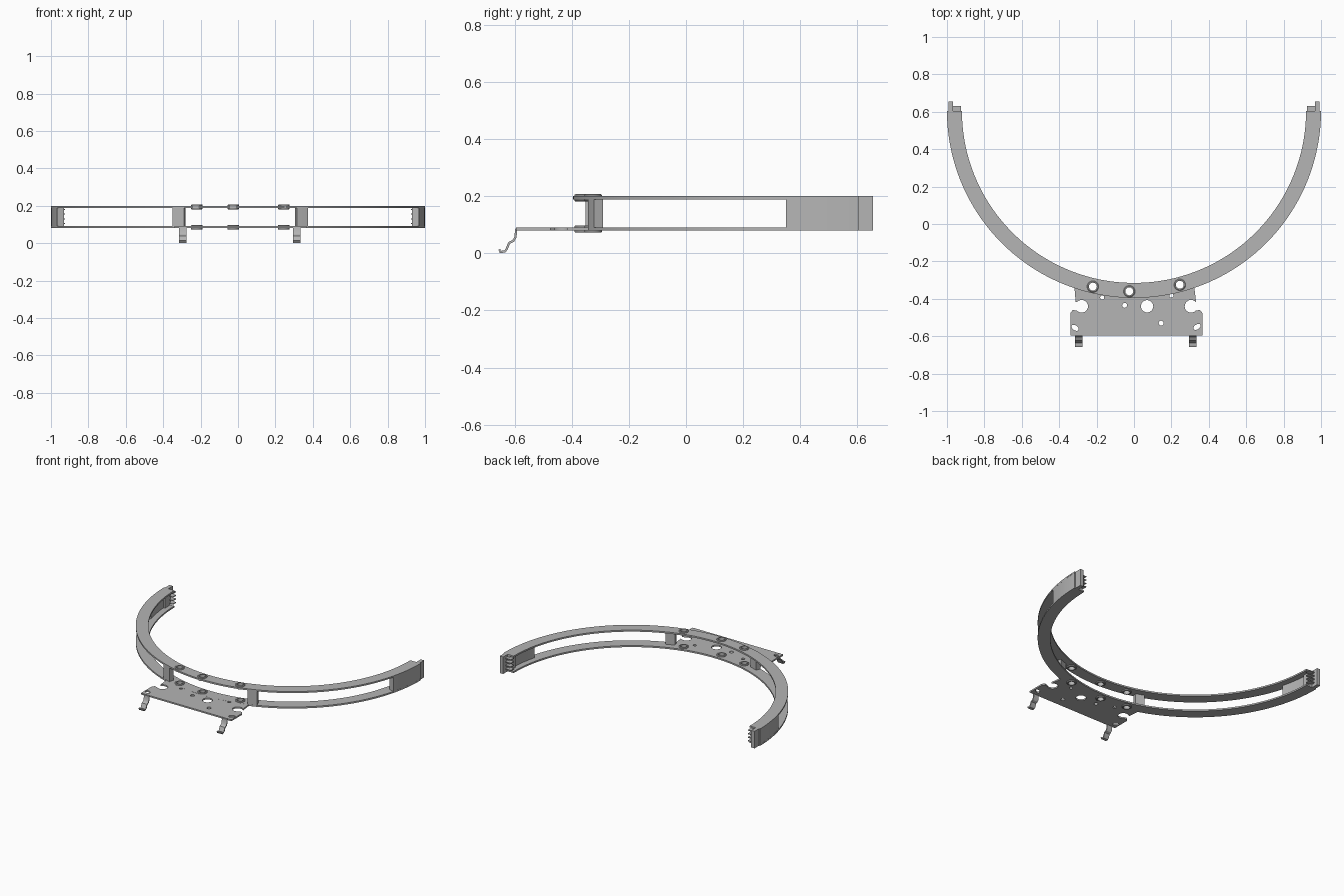
import bpy, bmesh
from math import sin, cos, radians, pi, asin, acos, degrees, atan2

if "Cube" in bpy.data.objects:
    bpy.data.objects.remove(bpy.data.objects["Cube"], do_unlink=True)

CY = 0.605                      # centre of the arc
Z0, Z1, T = 0.08, 0.2, 0.011    # bottom, top and sheet thickness

grey = bpy.data.materials.new("plain grey")
grey.use_nodes = True
colour = (0.46, 0.46, 0.46, 1)
grey.diffuse_color = colour
grey.node_tree.nodes["Principled BSDF"].inputs["Base Color"].default_value = colour


def arc(r, a0, a1, n):
    """Points on a circle about the arc centre, angle measured from the front."""
    angles = [radians(a0 + (a1 - a0) * i / n) for i in range(n + 1)]
    return [(r * sin(a), CY - r * cos(a)) for a in angles]


def circle(x, y, r, n=24, sx=1.0, turn=0.0):
    pts = []
    for i in range(n):
        a = 2 * pi * i / n
        u, v = r * sx * cos(a), r * sin(a)
        pts.append((x + u * cos(turn) - v * sin(turn), y + u * sin(turn) + v * cos(turn)))
    return pts


def finish(name, bm):
    bmesh.ops.recalc_face_normals(bm, faces=bm.faces)
    me = bpy.data.meshes.new(name)
    bm.to_mesh(me)
    bm.free()
    ob = bpy.data.objects.new(name, me)
    bpy.context.collection.objects.link(ob)
    me.materials.append(grey)
    return ob


def prism(name, outlines, z0, z1):
    """Extrude one or more flat outlines upward."""
    bm = bmesh.new()
    for pts in outlines:
        face = bm.faces.new([bm.verts.new((x, y, z0)) for x, y in pts])
        top = bmesh.ops.extrude_face_region(bm, geom=[face])["geom"]
        verts = [v for v in top if isinstance(v, bmesh.types.BMVert)]
        bmesh.ops.translate(bm, verts=verts, vec=(0, 0, z1 - z0))
    return finish(name, bm)


def sector(name, r0, r1, a0, a1, z0, z1, n):
    return prism(name, [arc(r1, a0, a1, n) + arc(r0, a1, a0, n)], z0, z1)


def rect(x0, x1, y0, y1):
    return [(x0, y0), (x1, y0), (x1, y1), (x0, y1)]


def cut(ob, cutter):
    mod = ob.modifiers.new("holes", 'BOOLEAN')
    mod.operation, mod.solver, mod.object = 'DIFFERENCE', 'EXACT', cutter
    bpy.context.view_layer.objects.active = ob
    bpy.ops.object.modifier_apply(modifier=mod.name)


def lathe(name, x, y, profile, n=32):
    """Spin a closed radius/height profile around a vertical axis."""
    bm = bmesh.new()
    rings = [[bm.verts.new((x + r * cos(2 * pi * i / n), y + r * sin(2 * pi * i / n), z))
              for i in range(n)] for r, z in profile]
    for k, a in enumerate(rings):
        b = rings[(k + 1) % len(rings)]
        for i in range(n):
            j = (i + 1) % n
            bm.faces.new((a[i], a[j], b[j], b[i]))
    return finish(name, bm)


parts = []
bolts = [(-0.22, -0.335), (-0.025, -0.36), (0.245, -0.325)]

# Two parallel arc sheets
lower = sector("lower_arc", 0.92, 1.0, -90, 90, Z0, Z0 + T, 120)
upper = sector("upper_arc", 0.92, 1.0, -90, 90, Z1 - T, Z1, 120)

# Mounting plate, following the arc along its back edge
side = degrees(asin(0.32 / 0.98))
outline = [(-0.34, -0.595), (0.365, -0.595), (0.365, -0.475), (0.335, -0.44)]
outline += arc(0.98, side, -side, 24) + [(-0.31, -0.44), (-0.34, -0.475)]
plate = prism("mounting_plate", [outline], Z0 + 0.0003, Z0 + T - 0.0003)

# Holes: bolt bores, round holes, slanted slots and open corner notches
bores = prism("bore_cutter", [circle(x, y, 0.024) for x, y in bolts], 0, 0.3)
holes = [circle(0.07, -0.44, 0.033), circle(-0.05, -0.435, 0.013),
         circle(0.145, -0.53, 0.013), circle(-0.17, -0.393, 0.011),
         circle(0.2, -0.383, 0.011),
         circle(-0.315, -0.555, 0.013, sx=1.7, turn=-0.6),
         circle(0.337, -0.55, 0.013, sx=1.7, turn=0.6)]
for x, s in ((-0.28, -1), (0.305, 1)):
    body = circle(x, -0.44, 0.034)
    holes.append([(x + s * 0.055, py) if (px - x) * s > 0.025 else (px, py) for px, py in body])
hole_cutter = prism("hole_cutter", holes, 0, 0.3)
cut(lower, bores)
cut(upper, bores)
cut(plate, bores)
cut(plate, hole_cutter)
for c in (bores, hole_cutter):
    bpy.data.objects.remove(c, do_unlink=True)
parts += [lower, upper, plate]

# Flanged bushings through both sheets
for i, (x, y) in enumerate(bolts):
    for label, z in (("lower", Z0), ("upper", Z1 - T)):
        a, b = z - 0.008, z + T + 0.007
        profile = [(0.021, a), (0.027, a), (0.031, a + 0.003), (0.031, z), (0.025, z),
                   (0.025, z + T), (0.031, z + T), (0.031, b - 0.003), (0.027, b), (0.021, b)]
        parts.append(lathe(f"{label}_bushing_{i + 1}", x, y, profile))

# Spacer posts between the sheets
for label, x in (("right", -0.315), ("left", 0.34)):
    a = degrees(asin(x / 0.985))
    parts.append(sector(f"{label}_spacer_post", 0.965, 0.999, a - 1.8, a + 1.8,
                        Z0 + T, Z1 - T, 6))

# End walls with joining tongue and prongs
wall, grip = degrees(acos(0.255)), degrees(acos(0.065))
for label, s in (("right", -1), ("left", 1)):
    parts.append(sector(f"{label}_end_wall", 0.962, 0.9995, s * wall, s * grip,
                        Z0 + T, Z1 - T, 12))
    parts.append(sector(f"{label}_end_block", 0.95, 0.9995, s * grip, s * 90,
                        Z0 + T, Z1 - T, 4))
    parts.append(prism(f"{label}_tongue", [rect(s * 0.967, s * 0.993, 0.6, 0.655)], Z0, Z1))
    for k in range(4):
        z = 0.102 + k * 0.025
        parts.append(prism(f"{label}_prong_{k + 1}",
                           [rect(s * 0.924, s * 0.968, 0.595, 0.63)], z, z + 0.006))

# Bent clip feet hanging from the front edge of the plate
path = [(-0.585, 0.087), (-0.594, 0.084), (-0.597, 0.056), (-0.604, 0.044), (-0.619, 0.036),
        (-0.627, 0.016), (-0.634, 0.006), (-0.65, 0.005), (-0.653, 0.014)]
for label, x in (("right", -0.295), ("left", 0.313)):
    bm = bmesh.new()
    rows = []
    for i, (y, z) in enumerate(path):
        p, q = path[max(i - 1, 0)], path[min(i + 1, len(path) - 1)]
        t = atan2(q[1] - p[1], q[0] - p[0])
        ny, nz = -sin(t) * 0.004, cos(t) * 0.004
        rows.append([bm.verts.new((x + dx, y + k * ny, max(0, z + k * nz)))
                     for dx, k in ((-0.02, -1), (0.02, -1), (0.02, 1), (-0.02, 1))])
    for a, b in zip(rows, rows[1:]):
        for i in range(4):
            j = (i + 1) % 4
            bm.faces.new((a[i], a[j], b[j], b[i]))
    bm.faces.new(rows[0])
    bm.faces.new(rows[-1])
    parts.append(finish(f"{label}_clip_foot", bm))

# Smooth the curved walls, keeping edges sharp
bpy.ops.object.select_all(action='DESELECT')
for ob in parts:
    ob.select_set(True)
bpy.context.view_layer.objects.active = parts[0]
bpy.ops.object.shade_smooth_by_angle(angle=radians(30))
